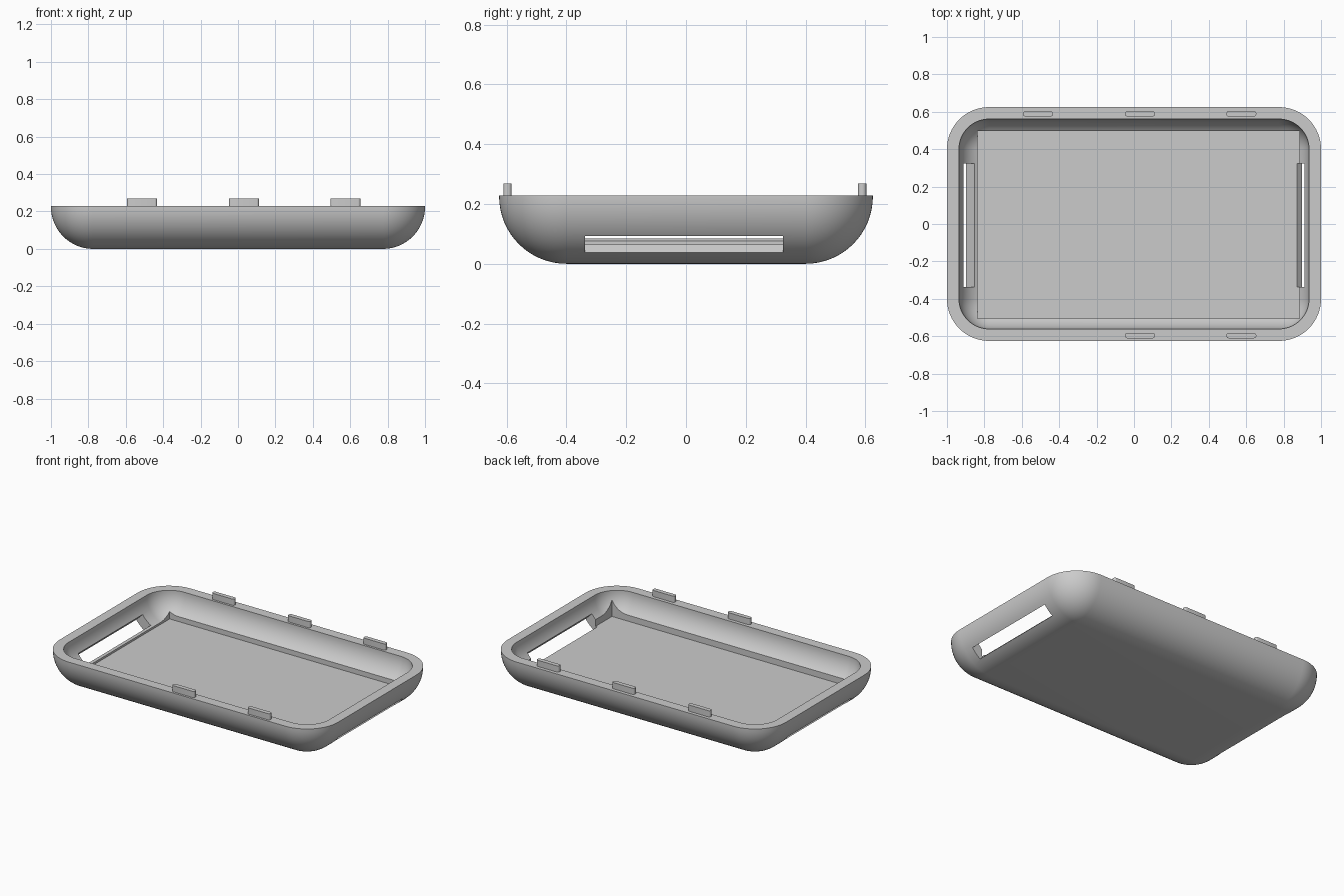
import bpy
import bmesh
from math import sin, cos, pi, radians
from mathutils import Matrix, Vector

if "Cube" in bpy.data.objects:
    bpy.data.objects.remove(bpy.data.objects["Cube"])

HALF_X, HALF_Y, RIM = 1.0, 0.625, 0.228
OUTER_R, WALL = 0.225, 0.064
CORE_X, CORE_Y = HALF_X - OUTER_R, HALF_Y - OUTER_R
STEPS = 16

grey = bpy.data.materials.new("plain_grey")
grey.use_nodes = True
grey.diffuse_color = (0.6, 0.6, 0.6, 1)
grey.node_tree.nodes["Principled BSDF"].inputs["Base Color"].default_value = (0.6, 0.6, 0.6, 1)


def finish(name, bm):
    bmesh.ops.remove_doubles(bm, verts=bm.verts, dist=1e-5)
    bmesh.ops.recalc_face_normals(bm, faces=bm.faces)
    mesh = bpy.data.meshes.new(name)
    bm.to_mesh(mesh)
    bm.free()
    mesh.materials.append(grey)
    obj = bpy.data.objects.new(name, mesh)
    bpy.context.collection.objects.link(obj)
    return obj


def ring(bm, r, z):
    """Rounded rectangle of corner radius r around the core rectangle."""
    verts = []
    for q, (sx, sy) in enumerate(((1, 1), (-1, 1), (-1, -1), (1, -1))):
        for i in range(STEPS + 1):
            a = (q + i / STEPS) * pi / 2
            verts.append(bm.verts.new((sx * CORE_X + r * cos(a), sy * CORE_Y + r * sin(a), z)))
    return verts


def box(name, low, high, matrix=Matrix(), round_ends=0):
    low, high = Vector(low), Vector(high)
    bm = bmesh.new()
    bmesh.ops.create_cube(bm, size=1)
    for v in bm.verts:
        v.co = Vector(a * b for a, b in zip(v.co, high - low)) + (low + high) / 2
    if round_ends:
        upright = [e for e in bm.edges if abs(e.verts[0].co.z - e.verts[1].co.z) > 0.01]
        bmesh.ops.bevel(bm, geom=upright, offset=round_ends, segments=4, profile=0.5, affect='EDGES')
    bm.transform(matrix)
    return finish(name, bm)


def activate(obj):
    bpy.ops.object.select_all(action='DESELECT')
    obj.select_set(True)
    bpy.context.view_layer.objects.active = obj


# Tray shell: quarter-round outside, flat rim, concentric quarter-round inside
bm = bmesh.new()
inner_r = OUTER_R - WALL
angles = [i / STEPS * pi / 2 for i in range(STEPS + 1)]
profile = [(OUTER_R * sin(a), OUTER_R * (1 - cos(a))) for a in angles]
profile += [(OUTER_R, RIM), (inner_r, RIM)]
profile += [(inner_r * sin(a), OUTER_R - inner_r * cos(a)) for a in reversed(angles)]
rings = [ring(bm, r, z) for r, z in profile]
for a, b in zip(rings, rings[1:]):
    for i in range(len(a)):
        j = (i + 1) % len(a)
        bm.faces.new((a[i], a[j], b[j], b[i]))
bm.faces.new(rings[0])
bm.faces.new(rings[-1])
tray = finish("tray_shell", bm)

# Square-cornered pocket in the floor
cutters = [box("pocket_cutter", (-0.838, -0.505, WALL), (0.885, 0.496, 0.2))]

# Slanted slot through each end wall, tilted down and outwards
for side in (-1, 1):
    tilt = (Matrix.Translation((side * 0.904, 0, 0.089))
            @ Matrix.Rotation(side * radians(45), 4, 'Y'))
    cutters.append(box("slot_cutter", (-0.07, -0.337, -0.04), (0.07, 0.324, 0.04), tilt))

for cutter in cutters:
    cutter.hide_render = True
    mod = tray.modifiers.new("cut", 'BOOLEAN')
    mod.operation = 'DIFFERENCE'
    mod.solver = 'EXACT'
    mod.object = cutter
    activate(tray)
    bpy.ops.object.modifier_apply(modifier=mod.name)
    bpy.data.objects.remove(cutter)

activate(tray)
bpy.ops.object.shade_smooth_by_angle(angle=radians(25))

# Locating tabs on the rim: three at the back, two at the front
tabs = [("back", 0.589, x) for x in (-0.513, 0.032, 0.574)]
tabs += [("front", -0.597, x) for x in (0.032, 0.574)]
for i, (where, y, x) in enumerate(tabs):
    tab = box(f"{where}_tab_{i + 1}", (x - 0.08, y - 0.014, RIM - 0.01),
              (x + 0.08, y + 0.014, 0.268), round_ends=0.012)
    activate(tab)
    bpy.ops.object.shade_smooth_by_angle(angle=radians(30))
